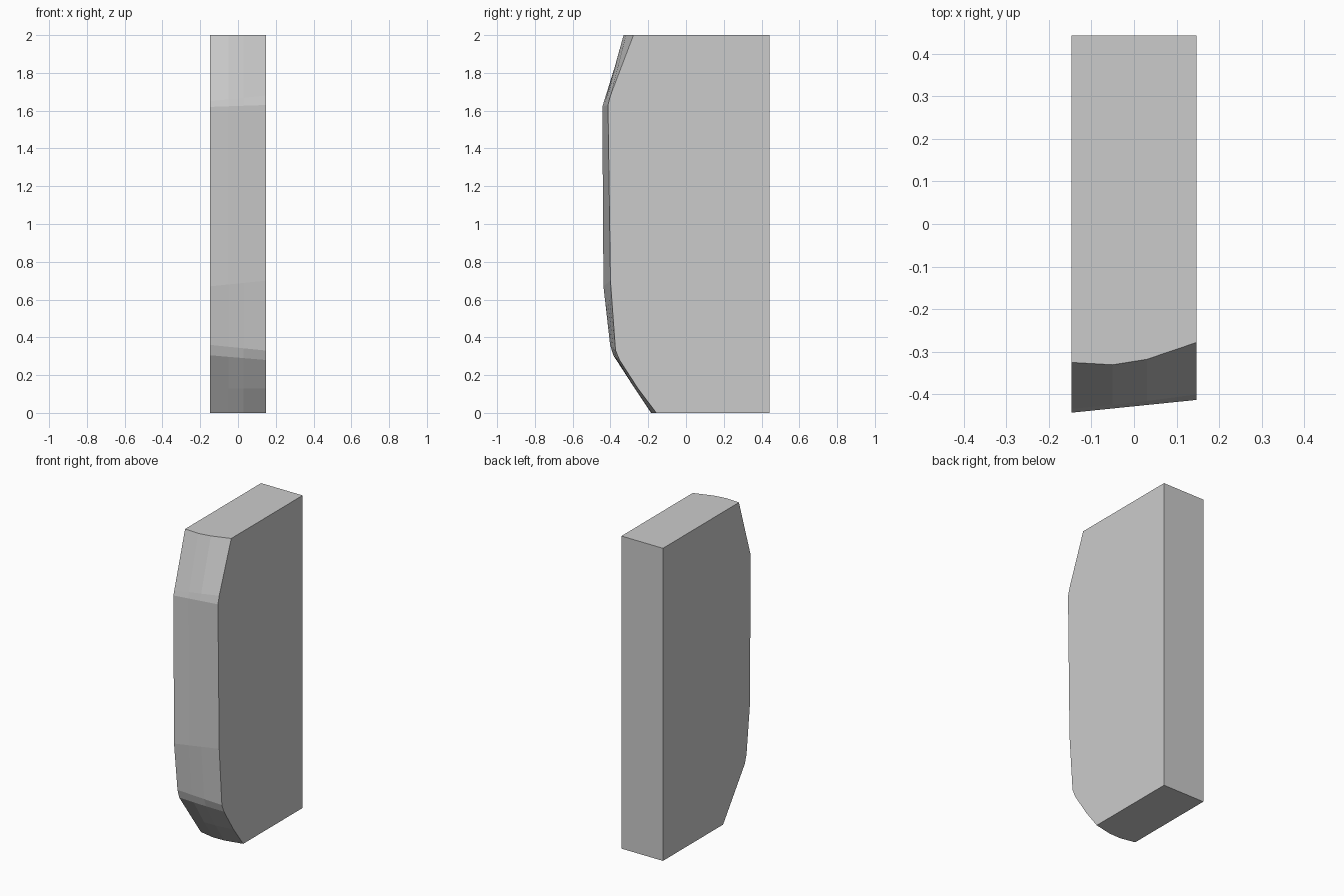
import bpy, bmesh

if "Cube" in bpy.data.objects:
    bpy.data.objects.remove(bpy.data.objects["Cube"])

HALF_W, BACK = 0.147, 0.443
COLS = (-HALF_W, -0.05, 0.03, HALF_W)

# front edge rows, top to bottom: left y, left z, right y, right z, forward bow
ROWS = [
    (-0.325, 2.00, -0.278, 2.00, 0.021),
    (-0.434, 1.65, -0.400, 1.68, 0.002),
    (-0.443, 1.62, -0.413, 1.63, 0.0),
    (-0.437, 0.67, -0.400, 0.70, 0.0),
    (-0.402, 0.36, -0.373, 0.33, 0.0),
    (-0.385, 0.305, -0.352, 0.28, 0.003),
    (-0.259, 0.13, -0.255, 0.13, 0.014),
    (-0.165, 0.00, -0.157, 0.00, 0.022),
]

bm = bmesh.new()

# bowed front surface
grid = []
for ly, lz, ry, rz, bow in ROWS:
    row = []
    for i, x in enumerate(COLS):
        t = (x + HALF_W) / (2 * HALF_W)
        b = bow if 0 < i < len(COLS) - 1 else 0
        row.append(bm.verts.new((x, ly + (ry - ly) * t - b, lz + (rz - lz) * t)))
    grid.append(row)
for a, b in zip(grid, grid[1:]):
    for i in range(len(COLS) - 1):
        bm.faces.new((a[i], b[i], b[i + 1], a[i + 1]))

# flat back, sides, top and bottom
tl, tr, bl, br = [bm.verts.new((x, BACK, z)) for z in (2, 0) for x in (-HALF_W, HALF_W)]
bm.faces.new((tl, tr, br, bl))
bm.faces.new(grid[0] + [tr, tl])
bm.faces.new(grid[-1] + [br, bl])
bm.faces.new([r[0] for r in grid] + [bl, tl])
bm.faces.new([r[-1] for r in grid] + [br, tr])
bmesh.ops.recalc_face_normals(bm, faces=bm.faces)

mesh = bpy.data.meshes.new("slab")
bm.to_mesh(mesh)
bm.free()
slab = bpy.data.objects.new("slab", mesh)
bpy.context.collection.objects.link(slab)
